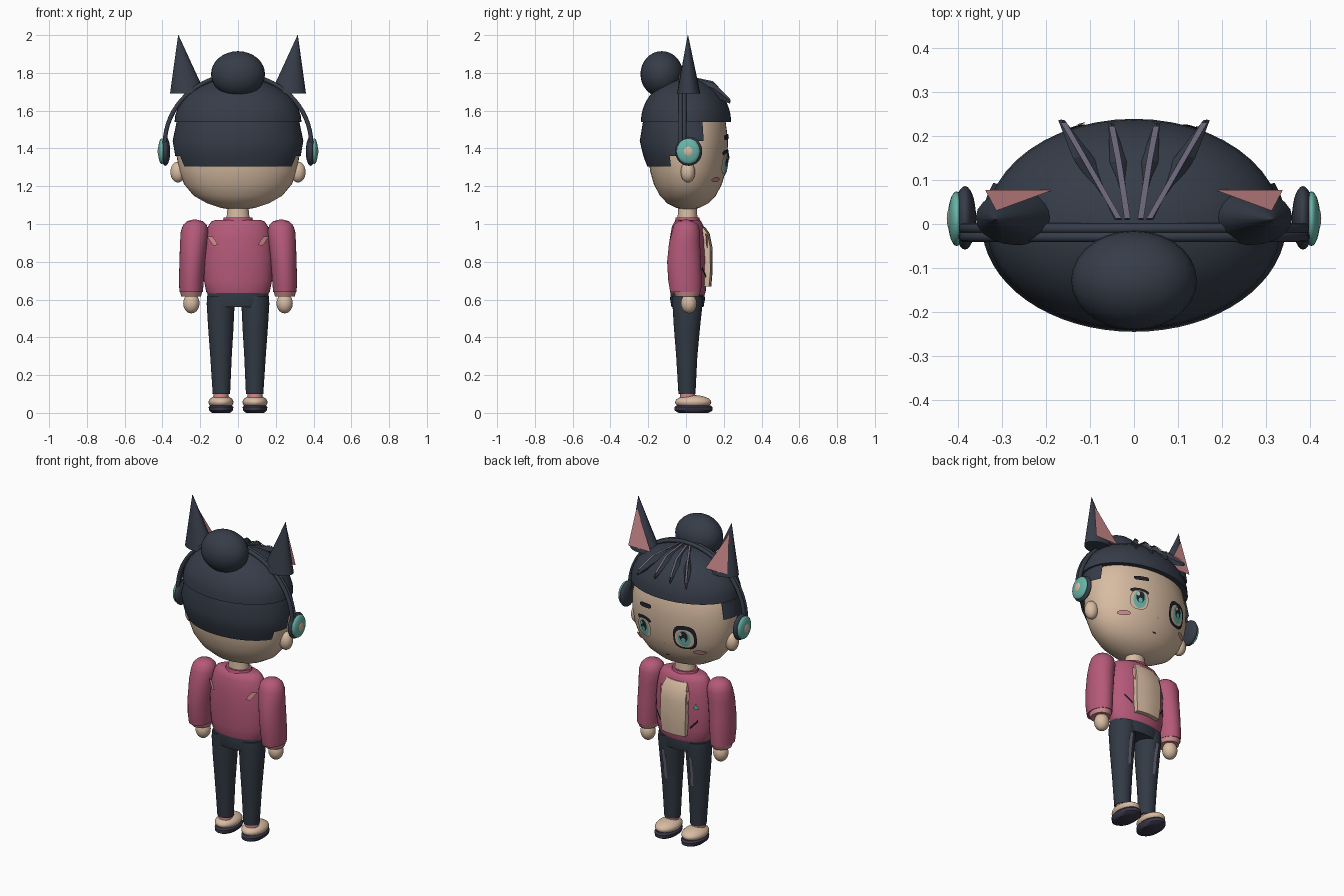
import bpy, bmesh
from math import sin, cos, pi, sqrt, radians
from mathutils import Vector

cube = bpy.data.objects.get("Cube")
if cube:
    bpy.data.objects.remove(cube, do_unlink=True)

def material(name, *rgb):
    m = bpy.data.materials.new(name)
    m.use_nodes = True
    m.diffuse_color = (*rgb, 1)
    m.node_tree.nodes["Principled BSDF"].inputs["Base Color"].default_value = (*rgb, 1)
    return m

HAIR = material("hair_slate", .037, .046, .066)
DARK = material("dark_line", .014, .017, .026)
SKIN = material("warm_skin", .68, .5, .36)
ROSE = material("rose_jacket", .46, .1, .19)
PINK = material("soft_pink", .6, .25, .26)
TEAL = material("teal", .14, .46, .39)
MAUVE = material("mauve_grey", .14, .125, .18)
SOLE = material("sole_plum", .045, .04, .07)
DENIM = material("trouser_slate", .032, .042, .058)
SIDES = (("left", 1), ("right", -1))

def finish(bm, name, mat, angle=40):
    bmesh.ops.recalc_face_normals(bm, faces=bm.faces)
    mesh = bpy.data.meshes.new(name)
    bm.to_mesh(mesh)
    bm.free()
    mesh.materials.append(mat)
    ob = bpy.data.objects.new(name, mesh)
    bpy.context.collection.objects.link(ob)
    bpy.ops.object.select_all(action='DESELECT')
    ob.select_set(True)
    bpy.context.view_layer.objects.active = ob
    bpy.ops.object.shade_smooth_by_angle(angle=radians(angle))
    return ob

def loft(name, mat, rings, cx=0, cy=0, seg=32, caps=True, keep=None, angle=40):
    """Stack elliptical rings of (z, radius x, radius y)."""
    bm = bmesh.new()
    loops = []
    for z, rx, ry, *shift in rings:
        dx, dy = shift or (0, 0)
        loops.append([bm.verts.new((cx + dx + rx * cos(2 * pi * i / seg),
                                    cy + dy + ry * sin(2 * pi * i / seg), z)) for i in range(seg)])
    for a, b in zip(loops, loops[1:]):
        for i in range(seg):
            j = (i + 1) % seg
            bm.faces.new((a[i], a[j], b[j], b[i]))
    if caps:
        bm.faces.new(loops[0])
        bm.faces.new(loops[-1])
    if keep:
        bad = [f for f in bm.faces if not keep(f.calc_center_median())]
        bmesh.ops.delete(bm, geom=bad, context='FACES')
    return finish(bm, name, mat, angle)

def ball(name, mat, loc, size):
    bm = bmesh.new()
    bmesh.ops.create_uvsphere(bm, u_segments=28, v_segments=16, radius=1)
    for v in bm.verts:
        v.co = Vector(loc) + v.co * Vector(size)
    return finish(bm, name, mat)

def sheet(name, mat, pts):
    bm = bmesh.new()
    bm.faces.new([bm.verts.new(p) for p in pts])
    return finish(bm, name, mat)

# Head
HEAD = [(1.075, .03, .02), (1.085, .09, .06), (1.11, .165, .11), (1.15, .235, .148),
        (1.21, .285, .18), (1.28, .312, .2), (1.36, .325, .21), (1.45, .325, .212),
        (1.54, .3, .2), (1.64, .24, .16)]
loft("head", SKIN, HEAD, cy=.01, seg=48)

def face_y(x, z):
    for (z0, a0, b0), (z1, a1, b1) in zip(HEAD, HEAD[1:]):
        if z0 <= z <= z1:
            t = (z - z0) / (z1 - z0)
            a, b = a0 + t * (a1 - a0), b0 + t * (b1 - b0)
            return .01 + b * sqrt(max(0, 1 - (x / a) ** 2))
    return .2

def decal(name, mat, x, z, rx, rz, lift, tilt=0, power=1):
    """Thin oval patch that follows the face; a low power squares it off."""
    def point(r, i):
        a = 2 * pi * i / 24
        c, s = cos(a), sin(a)
        u = r * rx * abs(c) ** power * (1 if c > 0 else -1)
        v = r * rz * abs(s) ** power * (1 if s > 0 else -1)
        px, pz = x + u * cos(tilt) - v * sin(tilt), z + u * sin(tilt) + v * cos(tilt)
        return px, face_y(px, pz) + lift, pz
    bm = bmesh.new()
    rings = [[bm.verts.new(point(r, i)) for i in range(24)] for r in (.15, .6, 1)]
    bm.faces.new(rings[0])
    for a, b in zip(rings, rings[1:]):
        for i in range(24):
            j = (i + 1) % 24
            bm.faces.new((a[i], a[j], b[j], b[i]))
    return finish(bm, name, mat)

# Face
for side, s in SIDES:
    x = s * .135
    if s < 0:
        decal(side + "_eye_frame", DARK, x, 1.325, .066, .074, .012, power=.7)
    else:
        decal(side + "_upper_lash", DARK, x, 1.375, .055, .018, .012)
        decal(side + "_eyebrow", DARK, x - .01, 1.46, .045, .013, .012, -.1, .5)
    decal(side + "_eye_white", SKIN, x, 1.32, .053, .056, .015, power=.8)
    decal(side + "_iris", TEAL, x, 1.322, .037, .052, .018)
    decal(side + "_pupil", DARK, x, 1.335, .024, .034, .021)
    decal(side + "_iris_glow", TEAL, x, 1.315, .012, .014, .024)
    decal(side + "_eye_shine", SKIN, x + .015, 1.35, .009, .011, .024)
    decal(side + "_cheek", PINK, s * .205, 1.235, .033, .014, .015)
    ball(side + "_ear", SKIN, (s * .318, .01, 1.275), (.04, .038, .055))
decal("mouth", DARK, 0, 1.175, .014, .004, .004)
decal("nose", PINK, 0, 1.255, .006, .006, .004)

# Hair
loft("hair_crown", HAIR, [(1.54 + .235 * sin(t * pi / 20), .335 * cos(t * pi / 20) + .001,
                           .238 * cos(t * pi / 20) + .001) for t in range(11)], seg=48)
def hair_zone(p):
    return p.y < (.09 if p.z > 1.44 else 0 if p.z > 1.36 else -.09)
loft("hair_back", HAIR, [(1.305, .308, .205), (1.36, .332, .226), (1.44, .346, .245),
                         (1.54, .325, .228)], seg=64, caps=False, keep=hair_zone)
ball("hair_bun", HAIR, (0, -.128, 1.793), (.143, .113, .122))

# Fringe strands with a pale streak along each
def strand(name, start, mid, tip, width):
    bm = bmesh.new()
    rows = []
    for p, w in ((start, .4), (mid, 1), (tip, .3)):
        p = Vector(p)
        rows.append([bm.verts.new(p + Vector(o) * w) for o in
                     ((-width, 0, -.02), (0, .004, .008), (width, 0, -.02), (0, -.01, -.06))])
    for a, b in zip(rows, rows[1:]):
        for i in range(4):
            j = (i + 1) % 4
            bm.faces.new((a[i], a[j], b[j], b[i]))
    bm.faces.new(rows[0])
    bm.faces.new(rows[-1])
    finish(bm, name, HAIR, 20)
    bm = bmesh.new()
    rows = []
    for p in (start, mid, Vector(mid).lerp(Vector(tip), .9)):
        rows.append([bm.verts.new(Vector(p) + Vector((dx, .003, .011))) for dx in (-.007, .007)])
    for a, b in zip(rows, rows[1:]):
        bm.faces.new((a[0], a[1], b[1], b[0]))
    finish(bm, name + "_streak", MAUVE)

for side, s in SIDES:
    strand(side + "_outer_strand", (s * .035, .01, 1.78), (s * .115, .15, 1.735), (s * .165, .236, 1.655), .024)
    strand(side + "_inner_strand", (s * .015, .01, 1.78), (s * .035, .14, 1.748), (s * .052, .228, 1.66), .02)

# Animal ears
for side, s in SIDES:
    loft(side + "_cat_ear", HAIR, [(1.69, .094, .062, s * .266, .014),
                                   (2.0, .001, .001, s * .316, .01)], seg=20)
    sheet(side + "_cat_ear_inner", PINK, [(s * .185, .077, 1.715), (s * .338, .077, 1.715),
                                          (s * .313, .03, 1.94)])

# Headphones
for n, y in (("front", -.01), ("rear", -.029)):
    cu = bpy.data.curves.new(n + "_headband", 'CURVE')
    cu.dimensions = '3D'
    cu.bevel_depth = .012
    cu.bevel_resolution = 3
    sp = cu.splines.new('POLY')
    sp.points.add(32)
    for i, p in enumerate(sp.points):
        a = pi * i / 32
        p.co = (.388 * cos(a), y, 1.42 + .37 * sin(a), 1)
    cu.materials.append(HAIR)
    bpy.context.collection.objects.link(bpy.data.objects.new(n + "_headband", cu))
for side, s in SIDES:
    ball(side + "_headphone_cushion", HAIR, (s * .384, .014, 1.385), (.025, .072, .077))
    ball(side + "_headphone_shell", TEAL, (s * .403, .012, 1.385), (.02, .062, .068))
    ball(side + "_headphone_cap", SKIN, (s * .41, .012, 1.385), (.0155, .034, .037))

# Neck and torso
loft("neck", SKIN, [(1.0, .066, .055), (1.04, .06, .052), (1.12, .052, .048)], cy=.008)
loft("jacket_body", ROSE, [(.622, .155, .088), (.64, .168, .094), (.7, .18, .1), (.82, .184, .102),
                           (.92, .174, .096), (.985, .16, .085), (1.012, .142, .072), (1.022, .12, .06)], cy=.01)
loft("collar", ROSE, [(1.0, .085, .07), (1.035, .075, .062), (1.035, .06, .05)], cy=.008)

# Shirt panel with open jacket edges
bm = bmesh.new()
rows = []
for z, y, w in ((.67, .134, .078), (.75, .141, .085), (.88, .139, .085), (.95, .125, .08), (.985, .1, .07)):
    rows.append([bm.verts.new((w * t, y - .012 * t * t - d, z))
                 for t, d in ((-1, .05), (-1, 0), (-.5, 0), (0, 0), (.5, 0), (1, 0), (1, .05))])
for a, b in zip(rows, rows[1:]):
    for i in range(len(a) - 1):
        bm.faces.new((a[i], a[i + 1], b[i + 1], b[i]))
bm.faces.new(rows[0])
bm.faces.new(rows[-1])
finish(bm, "shirt_panel", SKIN)
for side, s in SIDES:
    sheet(side + "_lapel", PINK, [(s * .082, .116, .86), (s * .1, .106, .9), (s * .098, .104, .95), (s * .078, .116, .94)])
    sheet(side + "_pocket_slit", DARK, [(s * .1, .105, .715), (s * .14, .085, .76),
                                        (s * .14, .085, .775), (s * .1, .105, .73)])
    sheet(side + "_back_accent", PINK, [(s * .165, -.045, .935), (s * .135, -.06, .935),
                                        (s * .105, -.078, .89), (s * .13, -.068, .885)])
sheet("chest_badge", TEAL, [(-.115, .097, .84), (-.145, .082, .84), (-.13, .09, .875)])

# Arms, cuffs and hands
for side, s in SIDES:
    loft(side + "_sleeve", ROSE, [(.64, .062, .082, s * .248, -.002), (.7, .066, .088, s * .247, -.006),
         (.8, .068, .09, s * .242, -.01), (.9, .072, .082, s * .235, -.008), (.96, .073, .074, s * .23, 0),
         (.995, .063, .064, s * .228, 0), (1.015, .042, .042, s * .228, 0), (1.023, .01, .01, s * .228, 0)])
    loft(side + "_cuff", PINK, [(.615, .052, .06), (.648, .06, .074)], s * .248, .005)
    ball(side + "_hand", SKIN, (s * .247, .015, .58), (.043, .042, .053))

# Trousers
loft("trouser_waist", DENIM, [(.56, .155, .085), (.6, .165, .092), (.64, .16, .09)], cy=.008)
for side, s in SIDES:
    loft(side + "_trouser_leg", DENIM, [(.1, .046, .045, s * .088, .005), (.3, .057, .056, s * .09, .004),
         (.45, .067, .069, s * .091, .005), (.58, .074, .08, s * .092, .008), (.62, .072, .08, s * .09, .008)])
    sheet(side + "_leg_stripe", MAUVE, [(s * .08, .066, .35), (s * .096, .066, .35),
                                        (s * .106, .092, .54), (s * .08, .092, .54)])
    # Shoes
    loft(side + "_sock", PINK, [(.075, .04, .04), (.112, .038, .038)], s * .09, .008)
    ball(side + "_shoe", SKIN, (s * .09, .038, .057), (.066, .096, .037))
    loft(side + "_sole", SOLE, [(0, .048, .078), (.012, .062, .1), (.03, .066, .1), (.04, .058, .09)], s * .09, .04)
